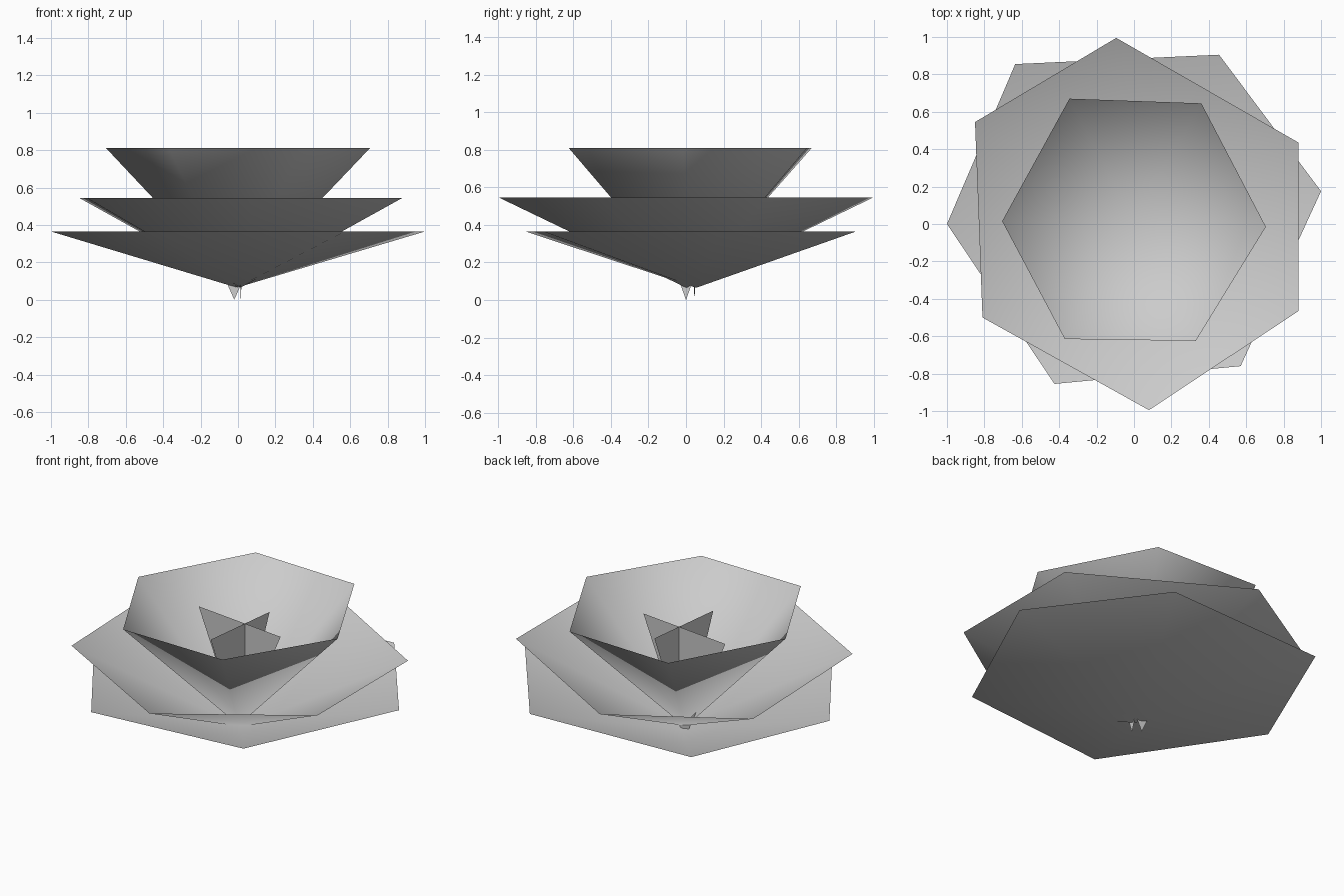
import bpy
import bmesh
from mathutils import Vector

# Remove the default object only
default_cube = bpy.data.objects.get("Cube")
if default_cube:
    bpy.data.objects.remove(default_cube, do_unlink=True)


def make_material(name, colour):
    material = bpy.data.materials.new(name)
    material.use_nodes = True
    material.diffuse_color = colour
    for node in material.node_tree.nodes:
        if node.type == "BSDF_PRINCIPLED":
            node.inputs["Base Color"].default_value = colour
    return material


petal_grey = make_material("petal_grey", (0.6, 0.6, 0.6, 1.0))
apex_height = 0.065


def add_object(name, mesh_builder, smooth):
    """Turn a finished bmesh into a named, shaded object."""
    mesh = bpy.data.meshes.new(name)
    for face in mesh_builder.faces:
        face.smooth = smooth
    mesh_builder.to_mesh(mesh)
    mesh_builder.free()
    mesh.materials.append(petal_grey)
    part = bpy.data.objects.new(name, mesh)
    bpy.context.scene.collection.objects.link(part)
    return part


def petal_ring(name, rim_height, rim):
    """Open six-sided bowl: a fan of triangles from the apex to an uneven rim."""
    bm = bmesh.new()
    corners = [bm.verts.new((x, y, rim_height)) for x, y in rim]
    centre = sum((v.co for v in corners), Vector()) / len(corners)
    apex = bm.verts.new((centre.x, centre.y, apex_height))
    for i, corner in enumerate(corners):
        bm.faces.new((apex, corner, corners[(i + 1) % len(corners)]))
    return add_object(name, bm, smooth=True)


def centre_blade(name, tip, half_span, top_height):
    """Upright triangular sheet standing on its tip."""
    bm = bmesh.new()
    tip, half_span = Vector(tip), Vector(half_span)
    lift = Vector((0, 0, top_height))
    points = (tip, tip + half_span + lift, tip - half_span + lift)
    bm.faces.new([bm.verts.new(point) for point in points])
    return add_object(name, bm, smooth=False)


# Three nested rings of petals, each wider and lower than the one inside it
petal_ring("outer_petals", 0.365, [
    (-1, 0), (-0.425, -0.855), (0.57, -0.76),
    (1, 0.175), (0.455, 0.905), (-0.635, 0.855)])
petal_ring("middle_petals", 0.545, [
    (-0.81, -0.5), (0.08, -0.995), (0.88, -0.465),
    (0.88, 0.435), (-0.095, 0.995), (-0.85, 0.545)])
petal_ring("inner_petals", 0.81, [
    (-0.705, 0.015), (-0.37, -0.615), (0.33, -0.625),
    (0.705, -0.015), (0.36, 0.645), (-0.345, 0.67)])

# Two crossed blades in the heart of the flower
centre_blade("wide_blade", (-0.02, 0.045, 0), (0.31, -0.035, 0), 0.7)
centre_blade("cross_blade", (0.015, 0, 0), (0.03, 0.25, 0), 0.7)
